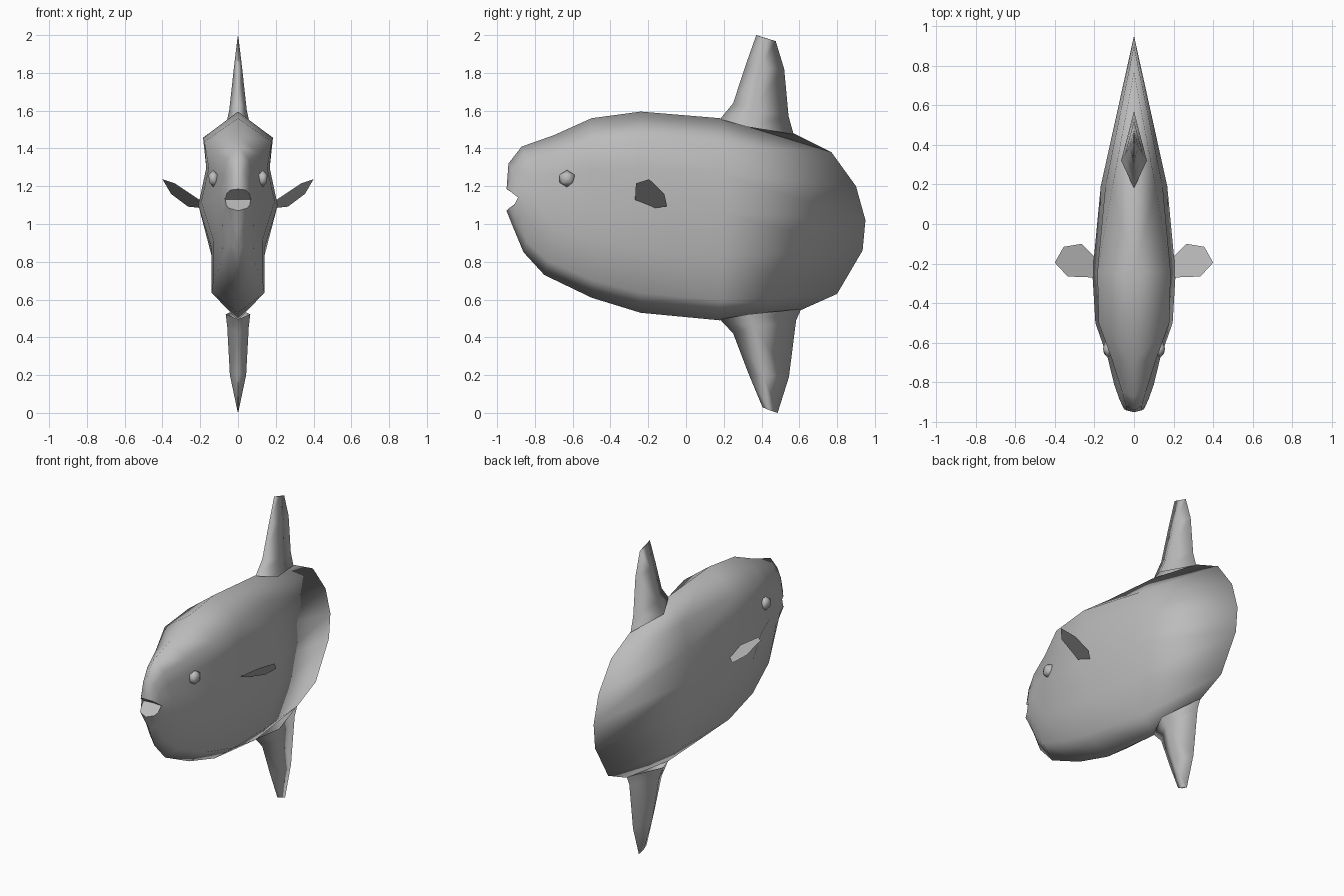
import bpy, bmesh, math

if "Cube" in bpy.data.objects:
    bpy.data.objects.remove(bpy.data.objects["Cube"])

grey = bpy.data.materials.new("skin grey")
grey.diffuse_color = (0.5, 0.5, 0.5, 1)
grey.use_nodes = True
grey.node_tree.nodes["Principled BSDF"].inputs["Base Color"].default_value = grey.diffuse_color


def finish(name, bm, mirror=True):
    """Turn a half-mesh into a smooth object mirrored across x = 0."""
    bmesh.ops.remove_doubles(bm, verts=bm.verts, dist=1e-5)
    me = bpy.data.meshes.new(name)
    bm.to_mesh(me)
    bm.free()
    me.materials.append(grey)
    ob = bpy.data.objects.new(name, me)
    bpy.context.collection.objects.link(ob)
    bpy.ops.object.select_all(action='DESELECT')
    ob.select_set(True)
    bpy.context.view_layer.objects.active = ob
    bpy.ops.object.shade_smooth_by_angle(angle=math.radians(60))
    if mirror:
        m = ob.modifiers.new("Mirror", 'MIRROR')
        m.merge_threshold = 0.0005
    return ob


def loft(bm, rings):
    """Skin between consecutive open rings of equal length."""
    rows = [[bm.verts.new(p) for p in r] for r in rings]
    for a, b in zip(rows, rows[1:]):
        for i in range(len(a) - 1):
            bm.faces.new((a[i], a[i + 1], b[i + 1], b[i]))
    return rows


# Body: mouth ring, stations along the length, then the thin tail rim
mouth = [(0, -.95, 1.185), (.04, -.94, 1.18), (.06, -.915, 1.16), (.067, -.875, 1.13),
         (.062, -.91, 1.1), (.05, -.935, 1.085), (0, -.95, 1.07)]
# top y, top z, bottom y, bottom z, side y, five half-widths from top to bottom
stations = [
    (-.94, 1.32, -.91, .97, -.88, .04, .06, .075, .065, .035),
    (-.87, 1.41, -.86, .85, -.81, .06, .075, .1, .08, .045),
    (-.70, 1.47, -.75, .73, -.68, .11, .1, .132, .10, .085),
    (-.50, 1.56, -.50, .61, -.50, .178, .155, .195, .13, .13),
    (-.24, 1.595, -.24, .53, -.25, .185, .168, .21, .14, .14),
    (.18, 1.56, .18, .49, .19, .11, .145, .168, .14, .085),
]
fractions = (0, .13, .28, .465, .68, .9, 1)
rings = [mouth]
for yt, zt, yb, zb, ys, *w in stations:
    ring = []
    for f, x in zip(fractions, [0, *w, 0]):
        y = yt + (yb - yt) * f + (ys - (yt + yb) / 2) * math.sin(math.pi * f)
        ring.append((x, y, zt + (zb - zt) * f))
    rings.append(ring)
rim = [(.57, 1.48), (.77, 1.38), (.90, 1.20), (.95, 1.02), (.935, .86), (.80, .63), (.61, .545)]
rings.append([(0, y, z) for y, z in rim])
bm = bmesh.new()
rows = loft(bm, rings)
# Mouth cavity closing onto a line between the corners
back = bm.verts.new((0, -.868, 1.13))
lip = rows[0]
for i in range(len(lip) - 1):
    bm.faces.new((back, lip[i + 1], lip[i]))
bmesh.ops.recalc_face_normals(bm, faces=bm.faces)
# Orient the open half outward
side = max(bm.faces, key=lambda f: f.calc_center_median().x)
if side.normal.x < 0:
    bmesh.ops.reverse_faces(bm, faces=bm.faces)
finish("body", bm)


# Tall fins: levels of leading edge, thick middle and trailing edge
def tall_fin(name, levels):
    bm = bmesh.new()
    rows = loft(bm, [[(0, ly, lz), (x, my, (lz + tz) / 2), (0, ty, tz)]
                     for ly, lz, my, x, ty, tz in levels])
    bm.faces.new(rows[-1])
    bm.normal_update()
    for f in bm.faces:
        if f.normal.x < 0:
            f.normal_flip()
    finish(name, bm)


tall_fin("dorsal_fin", [(.18, 1.555, .32, .065, .57, 1.475),
                        (.25, 1.64, .35, .046, .543, 1.57),
                        (.312, 1.83, .39, .022, .52, 1.82),
                        (.372, 2.0, .42, .003, .475, 1.968)])
tall_fin("anal_fin", [(.18, .495, .33, .065, .61, .55),
                      (.25, .42, .36, .057, .583, .49),
                      (.33, .21, .41, .043, .545, .19),
                      (.405, .03, .44, .004, .485, 0)])

# Side fins: thin sheets
bm = bmesh.new()
fin = [(.20, -.27, 1.125), (.335, -.265, 1.215), (.40, -.195, 1.237),
       (.355, -.115, 1.16), (.265, -.1, 1.092), (.20, -.165, 1.085)]
bm.faces.new([bm.verts.new(p) for p in fin])
finish("side_fins", bm)

# Eyes: low-poly flattened balls
bm = bmesh.new()
bmesh.ops.create_icosphere(bm, subdivisions=1, radius=.046)
for v in bm.verts:
    v.co = (v.co.x * .65 + .13, v.co.y - .63, v.co.z + 1.24)
finish("eyes", bm)
